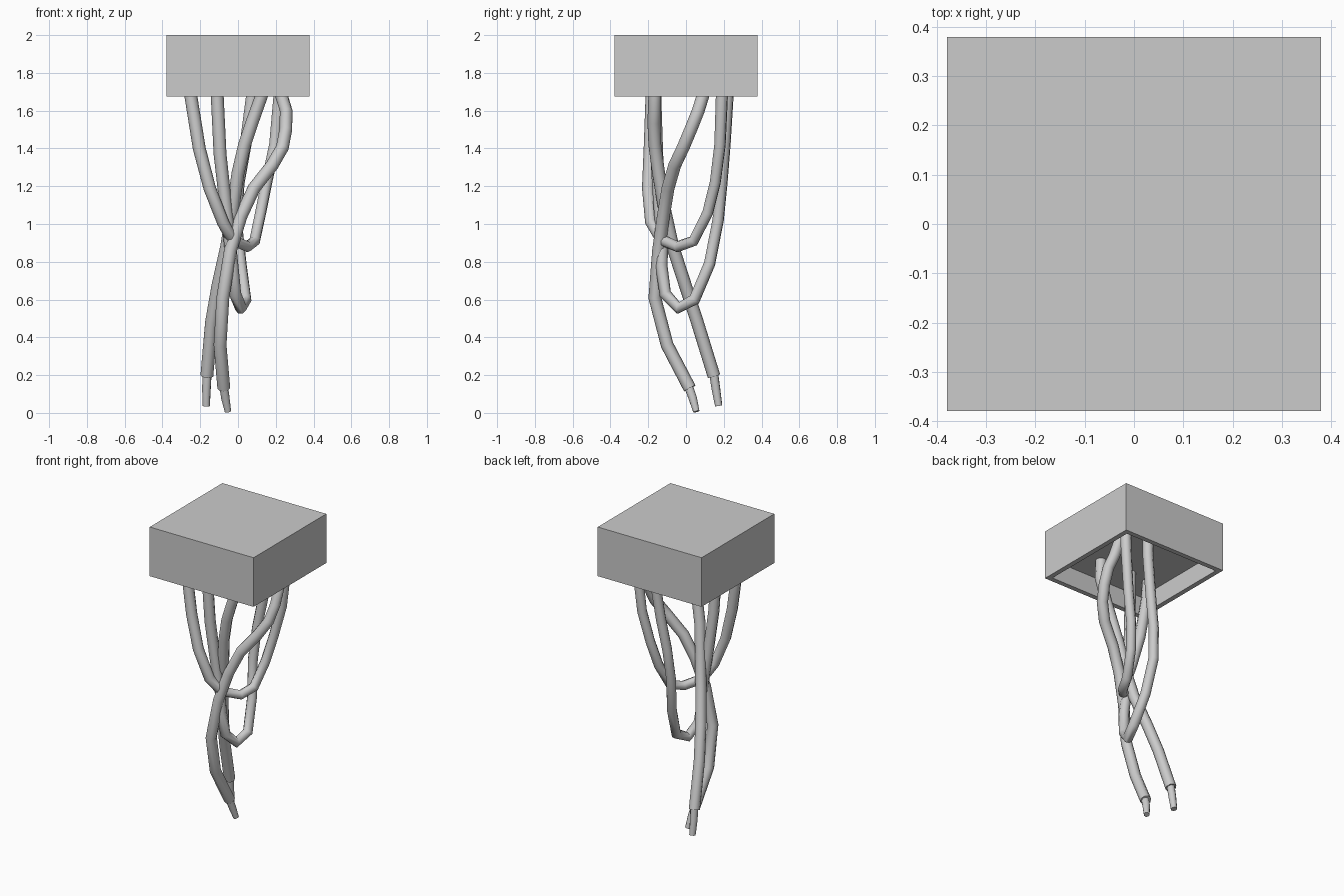
import bpy, bmesh
from mathutils import Matrix


def housing(name, half, z0, z1, rim, depth):
    """Square box with a recess in its underside."""
    bm = bmesh.new()
    size = Matrix.Diagonal((2 * half, 2 * half, z1 - z0, 1))
    bmesh.ops.create_cube(bm, size=1, matrix=Matrix.Translation((0, 0, (z0 + z1) / 2)) @ size)
    bottom = min(bm.faces, key=lambda f: f.calc_center_median().z)
    bmesh.ops.inset_region(bm, faces=[bottom], thickness=rim)
    top = bmesh.ops.extrude_discrete_faces(bm, faces=[bottom])["faces"][0]
    bmesh.ops.translate(bm, vec=(0, 0, depth), verts=top.verts)
    bmesh.ops.recalc_face_normals(bm, faces=bm.faces)
    me = bpy.data.meshes.new(name)
    bm.to_mesh(me)
    bm.free()
    bpy.context.collection.objects.link(bpy.data.objects.new(name, me))


def cable(name, points):
    """Round tube through (x, y, z, radius) points, made into a smooth mesh."""
    cu = bpy.data.curves.new(name, "CURVE")
    cu.dimensions = "3D"
    cu.bevel_depth = 1
    cu.bevel_resolution = 2
    cu.use_fill_caps = True
    sp = cu.splines.new("POLY")
    sp.points.add(len(points) - 1)
    for p, (x, y, z, r) in zip(sp.points, points):
        p.co = (x, y, z, 1)
        p.radius = r
    ob = bpy.data.objects.new(name, cu)
    bpy.context.collection.objects.link(ob)
    bpy.ops.object.select_all(action="DESELECT")
    ob.select_set(True)
    bpy.context.view_layer.objects.active = ob
    bpy.ops.object.convert(target="MESH")
    bpy.ops.object.shade_smooth_by_angle(angle=0.9)


# Ceiling box
housing("ceiling_box", 0.379, 1.676, 2.0, 0.045, 0.124)

# Two cut cables hanging free, each with a bare wire tip
R = 0.034
cable("front_cut_cable", [(*p, R) for p in [
    (0.20, 0.11, 1.80), (0.23, 0.09, 1.68), (0.255, 0.065, 1.60), (0.253, 0.025, 1.50),
    (0.235, -0.015, 1.405), (0.18, -0.06, 1.31), (0.085, -0.095, 1.19), (0.015, -0.12, 1.04),
    (-0.04, -0.145, 0.86), (-0.08, -0.165, 0.61), (-0.095, -0.10, 0.36), (-0.075, 0.02, 0.13)]])
cable("front_wire_tip", [(-0.077, 0.01, 0.15, 0.025), (-0.067, 0.035, 0.08, 0.024),
                         (-0.053, 0.055, 0.007, 0.018)])
cable("rear_cut_cable", [(*p, R) for p in [
    (0.12, -0.165, 1.80), (0.125, -0.165, 1.68), (0.075, -0.17, 1.54), (0.035, -0.165, 1.42),
    (0.0, -0.145, 1.27), (-0.03, -0.11, 1.06), (-0.06, -0.07, 0.88), (-0.105, -0.005, 0.68),
    (-0.14, 0.06, 0.48), (-0.165, 0.148, 0.195)]])
cable("rear_wire_tip", [(-0.163, 0.145, 0.22, 0.025), (-0.167, 0.158, 0.13, 0.024),
                        (-0.168, 0.173, 0.037, 0.020)])

# Two drooping loops, slightly thinner towards the bottom
cable("short_cable_loop", [
    (-0.255, -0.175, 1.80, 0.034), (-0.25, -0.18, 1.68, 0.034), (-0.205, -0.19, 1.40, 0.034),
    (-0.15, -0.20, 1.19, 0.033), (-0.08, -0.185, 1.01, 0.032), (-0.03, -0.13, 0.915, 0.031),
    (0.05, -0.045, 0.88, 0.030), (0.088, 0.04, 0.91, 0.030), (0.12, 0.115, 1.06, 0.030),
    (0.152, 0.155, 1.22, 0.030), (0.195, 0.18, 1.42, 0.031), (0.22, 0.19, 1.68, 0.033),
    (0.22, 0.185, 1.80, 0.034)])
cable("long_cable_loop", [
    (-0.11, -0.165, 1.80, 0.034), (-0.11, -0.165, 1.68, 0.034), (-0.095, -0.155, 1.37, 0.034),
    (-0.065, -0.14, 1.10, 0.033), (-0.045, -0.125, 0.92, 0.032), (-0.03, -0.13, 0.78, 0.032),
    (-0.015, -0.11, 0.63, 0.032), (0.015, -0.04, 0.555, 0.032), (0.04, 0.045, 0.60, 0.032),
    (0.015, 0.125, 0.79, 0.031), (-0.01, 0.17, 1.02, 0.031), (0.005, 0.19, 1.22, 0.031),
    (0.04, 0.205, 1.42, 0.032), (0.075, 0.22, 1.68, 0.033), (0.08, 0.225, 1.80, 0.034)])
